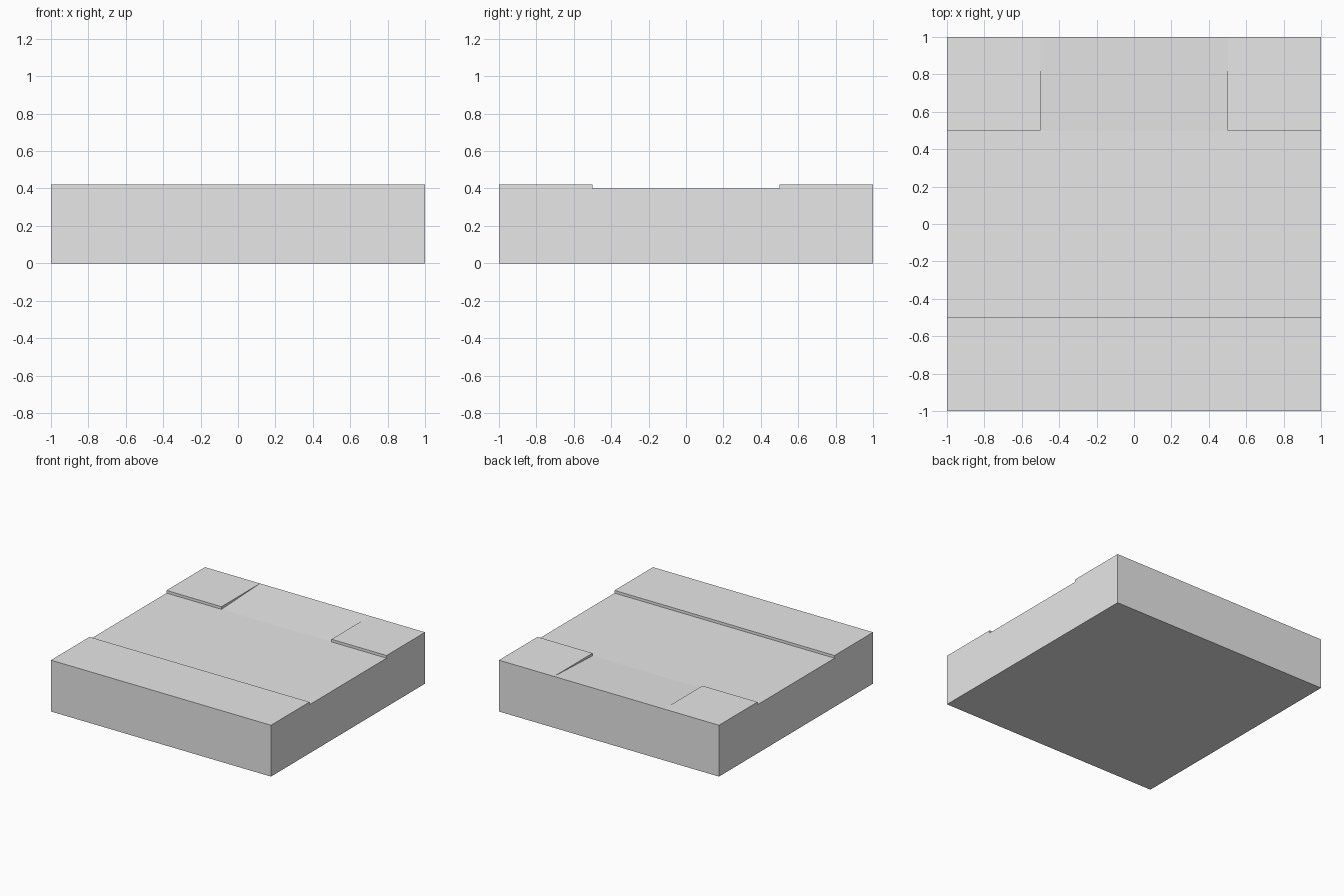
import bpy
import bmesh

cube = bpy.data.objects.get("Cube")
if cube:
    bpy.data.objects.remove(cube, do_unlink=True)

ROAD, KERB, HALF, EDGE = 0.4, 0.422, 1.0, 0.5

grey = bpy.data.materials.new("plain_grey")
grey.use_nodes = True
colour = (0.8, 0.8, 0.8, 1)
grey.diffuse_color = colour
grey.node_tree.nodes["Principled BSDF"].inputs["Base Color"].default_value = colour


def extrude_profile(name, profile, x0, x1):
    """Sweep a closed (y, z) outline from x0 to x1."""
    bm = bmesh.new()
    face = bm.faces.new([bm.verts.new((x0, y, z)) for y, z in profile])
    swept = bmesh.ops.extrude_face_region(bm, geom=[face])["geom"]
    verts = [v for v in swept if isinstance(v, bmesh.types.BMVert)]
    bmesh.ops.translate(bm, verts=verts, vec=(x1 - x0, 0, 0))
    bmesh.ops.recalc_face_normals(bm, faces=bm.faces[:])
    mesh = bpy.data.meshes.new(name)
    bm.to_mesh(mesh)
    bm.free()
    mesh.materials.append(grey)
    obj = bpy.data.objects.new(name, mesh)
    bpy.context.collection.objects.link(obj)
    return obj


# Slab with the raised pavement along the front
extrude_profile("road_slab", [(-HALF, 0), (HALF, 0), (HALF, ROAD), (-EDGE, ROAD),
                              (-EDGE, KERB), (-HALF, KERB)], -HALF, HALF)

# Raised pavement corners at the back
corner = [(EDGE, ROAD), (HALF, ROAD), (HALF, KERB), (EDGE, KERB)]
extrude_profile("right_pavement_corner", corner, -HALF, -EDGE)
extrude_profile("left_pavement_corner", corner, EDGE, HALF)

# Side road rising gently to pavement height at the back edge
extrude_profile("side_road_ramp", [(EDGE, ROAD), (HALF, ROAD), (HALF, KERB)], -EDGE, EDGE)
